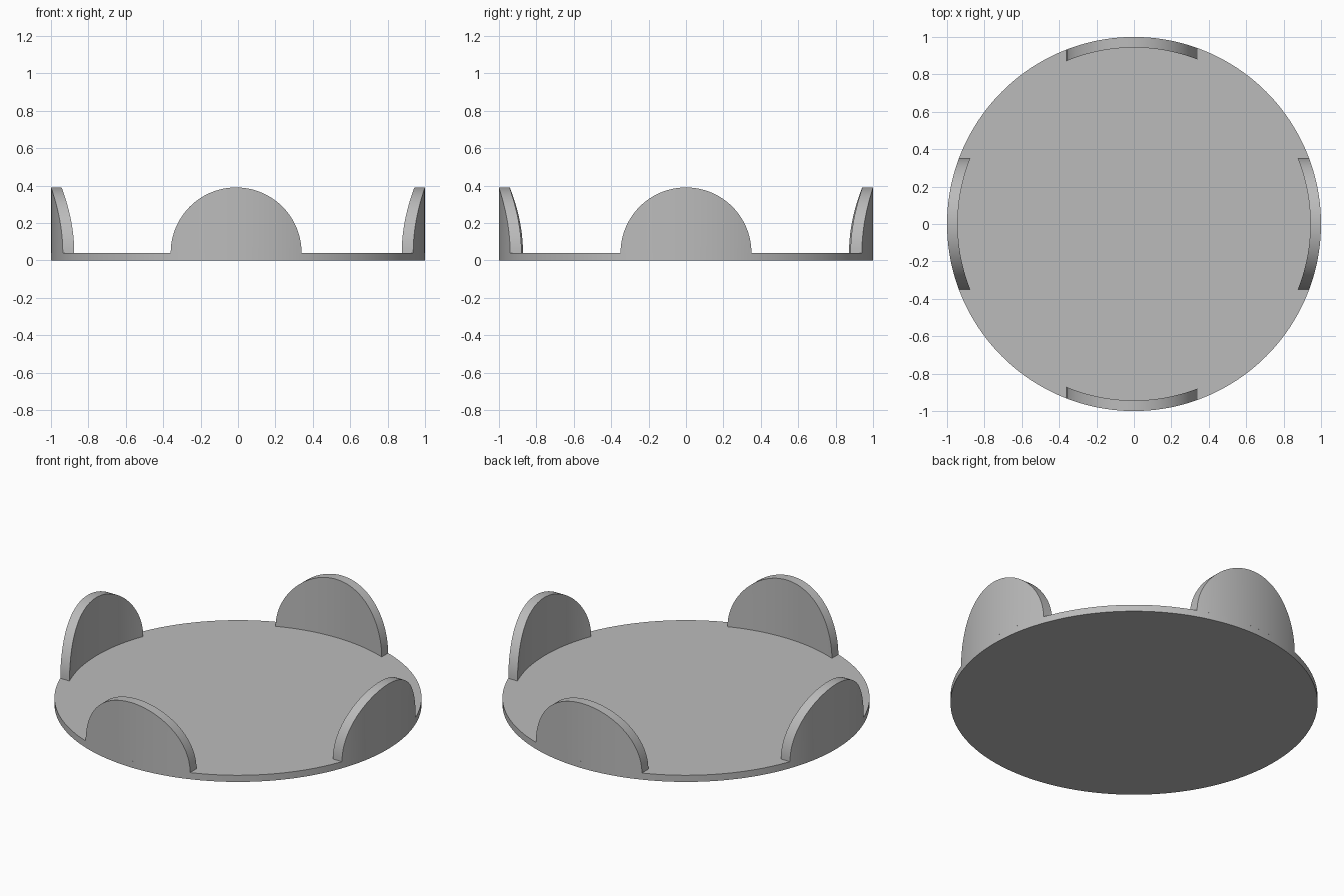
import bpy, bmesh, math
from mathutils import Matrix

cube = bpy.data.objects.get("Cube")
if cube:
    bpy.data.objects.remove(cube)

OUTER, INNER = 1.0, 0.943   # radii of the curved tab walls
BASE, TAB = 0.04, 0.35      # plate thickness, tab half-disc radius
STEPS = 48

grey = bpy.data.materials.new("grey")
grey.use_nodes = True
colour = (0.5, 0.5, 0.5, 1)
grey.diffuse_color = colour
grey.node_tree.nodes["Principled BSDF"].inputs["Base Color"].default_value = colour


def finish(name, bm):
    bmesh.ops.recalc_face_normals(bm, faces=bm.faces)
    mesh = bpy.data.meshes.new(name)
    bm.to_mesh(mesh)
    bm.free()
    mesh.materials.append(grey)
    obj = bpy.data.objects.new(name, mesh)
    bpy.context.collection.objects.link(obj)
    bpy.ops.object.select_all(action='DESELECT')
    obj.select_set(True)
    bpy.context.view_layer.objects.active = obj
    bpy.ops.object.shade_smooth_by_angle(angle=math.radians(30))


# Round base plate
bm = bmesh.new()
bmesh.ops.create_cone(bm, cap_ends=True, segments=192, radius1=OUTER, radius2=OUTER,
                      depth=BASE, matrix=Matrix.Translation((0, 0, BASE / 2)))
finish("base_plate", bm)


# Half-disc tab bent around the rim, built facing -y and then turned into place
def rim_tab(name, turn, shift):
    bm = bmesh.new()
    columns = []
    for i in range(STEPS + 1):
        a = math.pi * i / STEPS
        x = shift + TAB * math.cos(a)
        heights = (BASE, BASE + TAB * math.sin(a))
        columns.append([bm.verts.new((x, -math.sqrt(r * r - x * x), z))
                        for r, z in ((OUTER, heights[0]), (OUTER, heights[1]),
                                     (INNER, heights[1]), (INNER, heights[0]))])
    for p, q in zip(columns, columns[1:]):
        for k in range(4):
            n = (k + 1) % 4
            bm.faces.new((p[k], p[n], q[n], q[k]))
    # The end columns have no height, so their corners are merged
    bmesh.ops.remove_doubles(bm, verts=bm.verts, dist=0.0001)
    bmesh.ops.rotate(bm, verts=bm.verts, matrix=Matrix.Rotation(turn, 3, 'Z'))
    finish(name, bm)


rim_tab("front_tab", 0, -0.01)
rim_tab("left_tab", math.pi / 2, 0)
rim_tab("back_tab", math.pi, 0.01)
rim_tab("right_tab", -math.pi / 2, 0)
